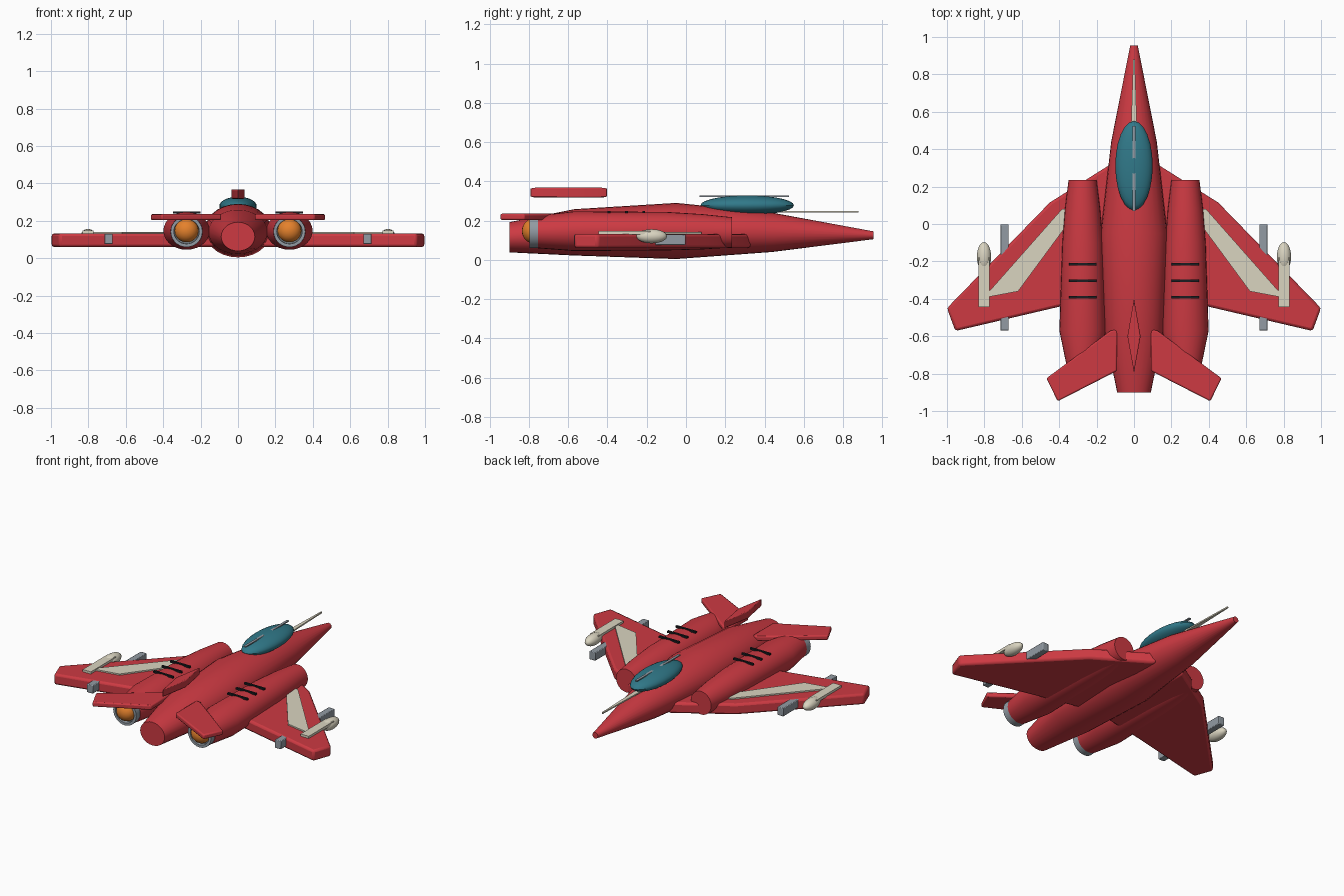
import bpy, bmesh, math

if "Cube" in bpy.data.objects:
    bpy.data.objects.remove(bpy.data.objects["Cube"])


def material(name, rgb):
    m = bpy.data.materials.new(name)
    m.diffuse_color = (*rgb, 1)
    m.use_nodes = True
    m.node_tree.nodes["Principled BSDF"].inputs["Base Color"].default_value = m.diffuse_color
    return m


RED = material("red paint", (0.61, 0.042, 0.055))
CREAM = material("cream paint", (0.70, 0.66, 0.53))
TEAL = material("teal glass", (0.03, 0.19, 0.25))
GREY = material("grey metal", (0.29, 0.33, 0.37))
ORANGE = material("orange glow", (0.78, 0.22, 0.025))
BLACK = material("black vent", (0.01, 0.012, 0.015))


def finish(name, bm, mat, bevel=0.0, smooth=True):
    bmesh.ops.recalc_face_normals(bm, faces=bm.faces)
    me = bpy.data.meshes.new(name)
    bm.to_mesh(me)
    bm.free()
    me.materials.append(mat)
    ob = bpy.data.objects.new(name, me)
    bpy.context.collection.objects.link(ob)
    if bevel:
        mod = ob.modifiers.new("soft edges", 'BEVEL')
        mod.width = bevel
        mod.segments = 2
    if smooth:
        bpy.ops.object.select_all(action='DESELECT')
        bpy.context.view_layer.objects.active = ob
        ob.select_set(True)
        bpy.ops.object.shade_smooth_by_angle(angle=math.radians(35))
    return ob


# Loft of ellipses along y: stations are (y, centre z, half width, half height)
def loft(name, stations, mat, cx=0, sides=28):
    bm = bmesh.new()
    rings = []
    for y, z, rx, rz in stations:
        rings.append([bm.verts.new((cx + rx * math.cos(a), y, z + rz * math.sin(a)))
                      for a in (2 * math.pi * i / sides for i in range(sides))])
    for a, b in zip(rings, rings[1:]):
        for i in range(sides):
            j = (i + 1) % sides
            bm.faces.new((a[i], a[j], b[j], b[i]))
    bm.faces.new(rings[0])
    bm.faces.new(rings[-1])
    return finish(name, bm, mat)


# Flat outline in x, y raised from z0 to z1
def plate(name, outline, z0, z1, mat, side=1, bevel=0.0):
    bm = bmesh.new()
    low = [bm.verts.new((side * x, y, z0)) for x, y in outline]
    top = [bm.verts.new((side * x, y, z1)) for x, y in outline]
    bm.faces.new(low)
    bm.faces.new(top)
    n = len(outline)
    for i in range(n):
        j = (i + 1) % n
        bm.faces.new((low[i], low[j], top[j], top[i]))
    return finish(name, bm, mat, bevel, smooth=bevel > 0)


def bar(name, x0, x1, y0, y1, z0, z1, mat, side=1, bevel=0.0):
    return plate(name, [(x0, y0), (x1, y0), (x1, y1), (x0, y1)], z0, z1, mat, side, bevel)


def ellipsoid(name, centre, radii, mat):
    bm = bmesh.new()
    bmesh.ops.create_uvsphere(bm, u_segments=24, v_segments=14, radius=1)
    bmesh.ops.scale(bm, vec=radii, verts=bm.verts)
    bmesh.ops.translate(bm, vec=centre, verts=bm.verts)
    return finish(name, bm, mat)


# Central body, canopy and nose spike
loft("fuselage", [(0.955, 0.125, 0.02, 0.02), (0.44, 0.14, 0.122, 0.10),
                  (-0.05, 0.147, 0.178, 0.143), (-0.57, 0.14, 0.158, 0.118),
                  (-0.90, 0.115, 0.09, 0.077)], RED)
ellipsoid("canopy", (0, 0.312, 0.278), (0.1, 0.238, 0.05), TEAL)
bar("canopy_rail", -0.008, 0.008, 0.07, 0.525, 0.32, 0.327, GREY)
plate("nose_spike", [(-0.018, 0.45), (0.018, 0.45), (0.004, 0.88), (-0.004, 0.88)],
      0.24, 0.249, CREAM)

# Raised dorsal fin
plate("dorsal_fin", [(0, -0.40), (0.035, -0.60), (0, -0.795), (-0.035, -0.60)],
      0.317, 0.368, RED, bevel=0.006)

for side, tag in ((1, "right"), (-1, "left")):
    # Wing with its cream stripe
    plate(tag + "_wing", [(0.10, 0.335), (0.14, 0.31), (0.45, 0.115), (1.0, -0.45),
                          (0.955, -0.572), (0.39, -0.44), (0.10, -0.38)],
          0.06, 0.132, RED, side, bevel=0.014)
    plate(tag + "_wing_stripe", [(0.34, 0.08), (0.385, 0.08), (0.805, -0.395),
                                 (0.62, -0.36), (0.34, 0.02)],
          0.131, 0.141, CREAM, side)

    # Wing stores and pylon
    bar(tag + "_missile_rail", 0.772, 0.832, -0.445, -0.18, 0.128, 0.147, CREAM, side)
    ellipsoid(tag + "_missile_nose", (side * 0.802, -0.175, 0.12), (0.038, 0.078, 0.036), CREAM)
    bar(tag + "_pylon", 0.67, 0.714, -0.57, -0.003, 0.075, 0.13, GREY, side, bevel=0.004)

    # Engine pod, nozzle and exhaust
    cx = side * 0.275
    loft(tag + "_engine", [(0.235, 0.14, 0.075, 0.077), (0.08, 0.143, 0.094, 0.09),
                           (-0.10, 0.146, 0.108, 0.098), (-0.57, 0.146, 0.124, 0.101),
                           (-0.755, 0.142, 0.086, 0.083)], RED, cx)
    loft(tag + "_nozzle", [(-0.74, 0.142, 0.083, 0.081), (-0.798, 0.142, 0.085, 0.083),
                           (-0.798, 0.142, 0.068, 0.066), (-0.775, 0.142, 0.066, 0.064)],
         GREY, cx)
    ellipsoid(tag + "_exhaust", (cx, -0.78, 0.147), (0.064, 0.056, 0.062), ORANGE)

    # Engine vents
    for i, y in enumerate((-0.215, -0.303, -0.392)):
        bar(f"{tag}_vent_{i + 1}", 0.2, 0.347, y - 0.007, y + 0.007, 0.238, 0.25, BLACK, side)

    # Tail wing
    plate(tag + "_tail_wing", [(0.09, -0.565), (0.125, -0.57), (0.468, -0.825),
                               (0.408, -0.948), (0.09, -0.785)],
          0.203, 0.235, RED, side, bevel=0.008)
